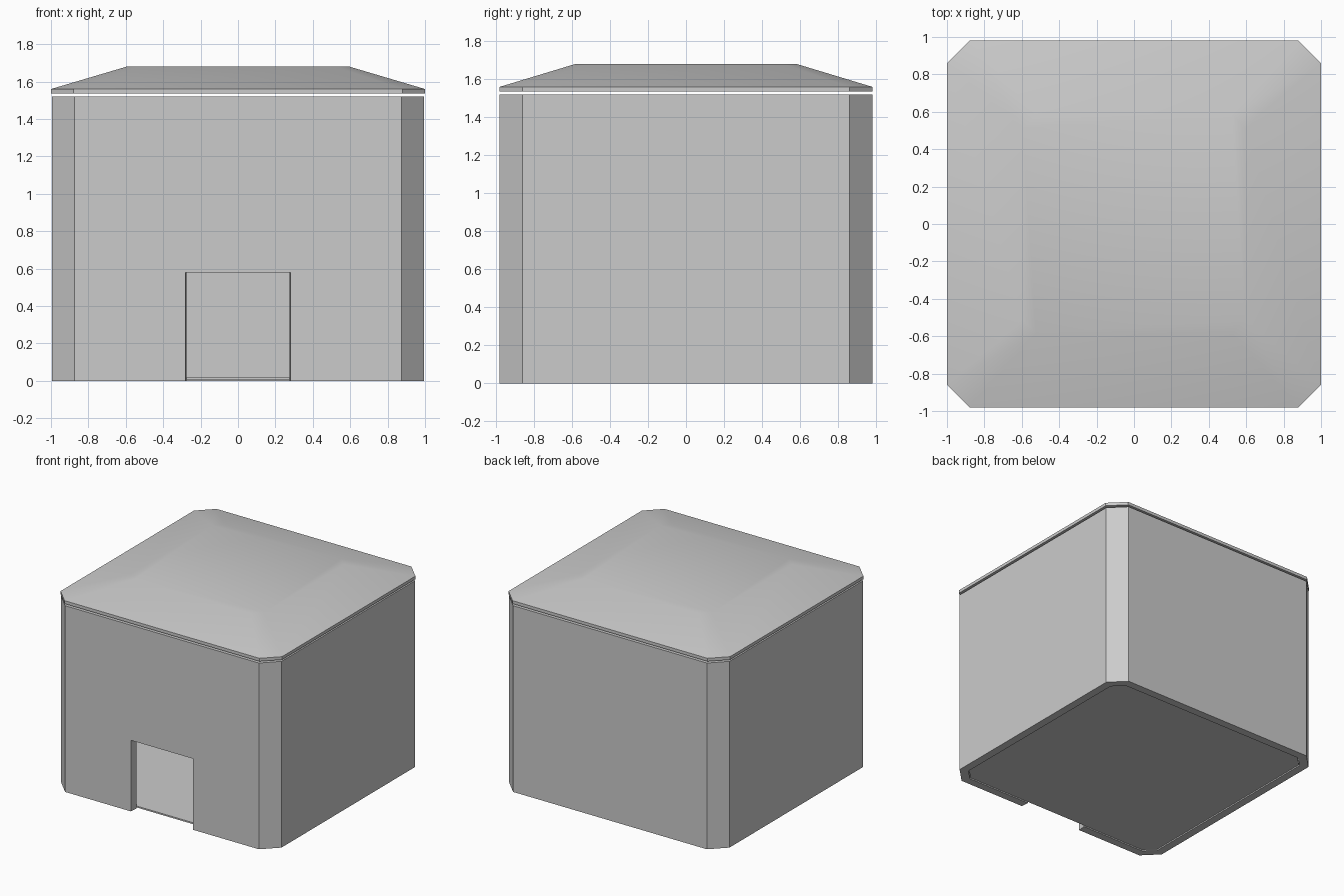
import bpy, bmesh

if "Cube" in bpy.data.objects:
    bpy.data.objects.remove(bpy.data.objects["Cube"])


def octagon(z, inset=0.0, scale=1.0, hx=1.0, hy=0.98, cut=0.12):
    """Chamfered rectangle outline at height z."""
    c = (cut - inset * 0.586) * scale
    x, y = (hx - inset) * scale, (hy - inset) * scale
    return [(x - c, -y, z), (x, -y + c, z), (x, y - c, z), (x - c, y, z),
            (-x + c, y, z), (-x, y - c, z), (-x, -y + c, z), (-x + c, -y, z)]


def loft(name, rings, closed=False):
    """Skin a stack of outlines; closed joins last to first, otherwise cap the ends."""
    bm = bmesh.new()
    loops = [[bm.verts.new(p) for p in ring] for ring in rings]
    pairs = list(zip(loops, loops[1:]))
    if closed:
        pairs.append((loops[-1], loops[0]))
    else:
        bm.faces.new(loops[0])
        bm.faces.new(loops[-1])
    for a, b in pairs:
        for i in range(len(a)):
            j = (i + 1) % len(a)
            bm.faces.new((a[i], a[j], b[j], b[i]))
    bmesh.ops.recalc_face_normals(bm, faces=bm.faces)
    mesh = bpy.data.meshes.new(name)
    bm.to_mesh(mesh)
    bm.free()
    ob = bpy.data.objects.new(name, mesh)
    bpy.context.collection.objects.link(ob)
    return ob


# Hollow wall shell
T, WALL_TOP = 0.065, 1.52
W = 0.995
walls = loft("walls", [octagon(0, hx=W), octagon(WALL_TOP, hx=W),
                       octagon(WALL_TOP, T, hx=W), octagon(0, T, hx=W)], closed=True)

# Doorway, slightly narrower on the inside
door = [(-0.287, -1.03), (0.287, -1.03), (0.272, -0.88), (-0.272, -0.88)]
cutter = loft("doorway_cutter", [[(x, y, z) for x, y in door] for z in (-0.1, 0.58)])
cutter.hide_render = True
cutter.hide_set(True)
mod = walls.modifiers.new("doorway", 'BOOLEAN')
mod.operation = 'DIFFERENCE'
mod.solver = 'EXACT'
mod.object = cutter

# Floor slab inside the walls
loft("floor", [octagon(0.006, T + 0.005, hx=W), octagon(0.018, T + 0.005, hx=W)])

# Low roof with a thin eave and flat crown, floating just above the walls
roof = loft("roof", [octagon(1.535), octagon(1.56), octagon(1.68, scale=0.595)])
bpy.context.view_layer.objects.active = roof
roof.select_set(True)
bpy.ops.object.shade_smooth_by_angle(angle=0.5236)
